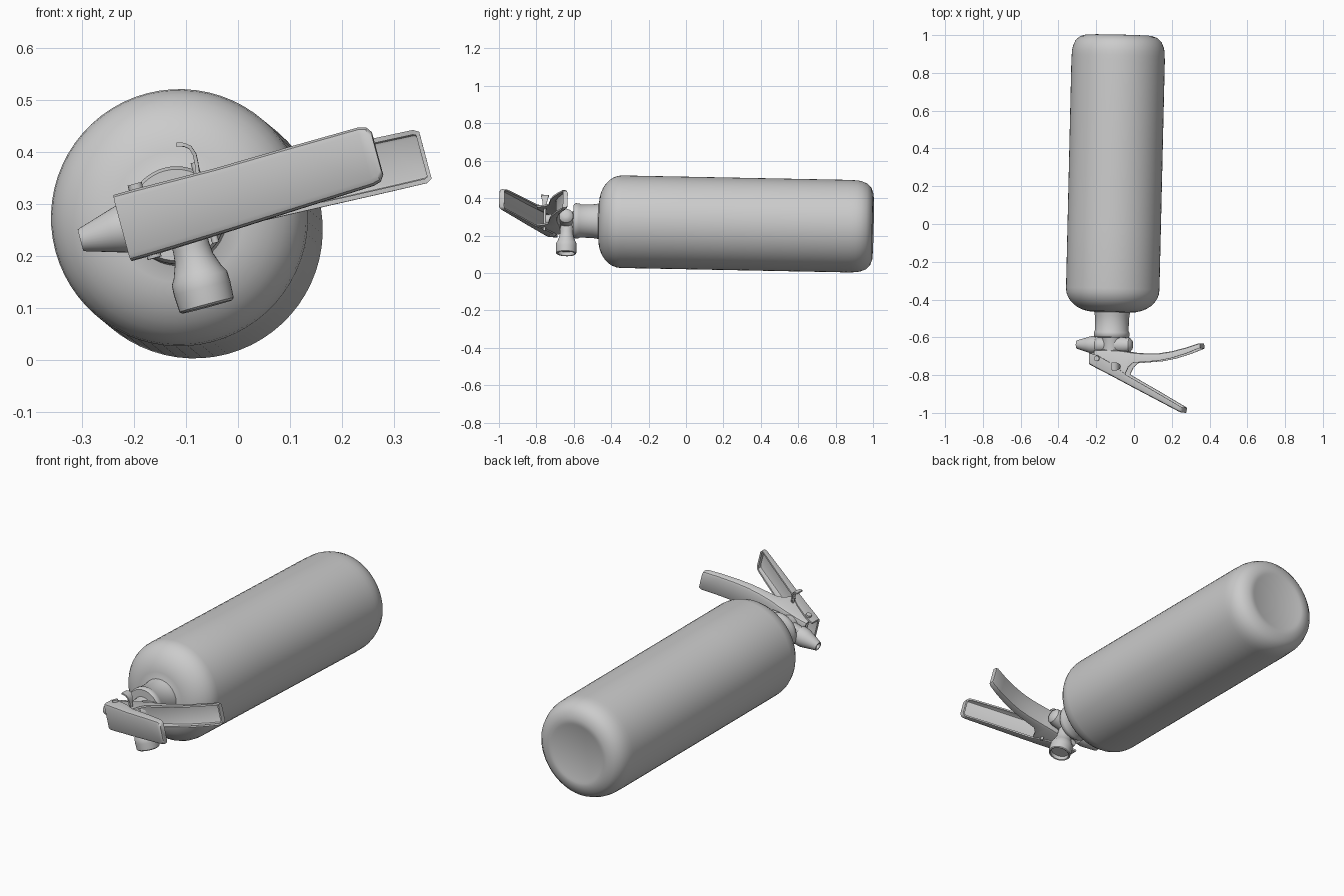
import bpy, bmesh, math
from mathutils import Matrix, Vector

# Local frame of the lying extinguisher: W runs from base to head,
# U runs along the handles, V across them (rolled about 15 degrees)
ROLL = math.radians(15)
W = Vector((-0.0235, -1, 0.0195)).normalized()
U = Vector((math.cos(ROLL), 0, math.sin(ROLL)))
U = (U - W * U.dot(W)).normalized()
V = W.cross(U)
FRAME = Matrix((U, V, W)).transposed().to_4x4()
FRAME.translation = (-0.081, 1.0, 0.2475)


def finish(name, bm, thickness=0, angle=35):
    bmesh.ops.remove_doubles(bm, verts=bm.verts, dist=1e-5)
    bmesh.ops.recalc_face_normals(bm, faces=bm.faces)
    mesh = bpy.data.meshes.new(name)
    bm.to_mesh(mesh)
    bm.free()
    obj = bpy.data.objects.new(name, mesh)
    bpy.context.collection.objects.link(obj)
    obj.matrix_world = FRAME
    bpy.ops.object.select_all(action='DESELECT')
    obj.select_set(True)
    bpy.context.view_layer.objects.active = obj
    if thickness:
        mod = obj.modifiers.new("sheet", 'SOLIDIFY')
        mod.thickness = thickness
        mod.offset = 0
        bpy.ops.object.modifier_apply(modifier=mod.name)
    bpy.ops.object.shade_smooth_by_angle(angle=math.radians(angle))
    return obj


def lathe(name, profile, origin=(0, 0, 0), axis=(0, 0, 1), sides=32, angle=35):
    """Revolve (radius, height) points around an axis in the local frame."""
    bm = bmesh.new()
    turn = Vector((0, 0, 1)).rotation_difference(Vector(axis)).to_matrix()
    rings = []
    for r, h in profile:
        rings.append([bm.verts.new(turn @ Vector((r * math.cos(a), r * math.sin(a), h)) + Vector(origin))
                      for a in (2 * math.pi * i / sides for i in range(sides))])
    for a, b in zip(rings, rings[1:]):
        for i in range(sides):
            j = (i + 1) % sides
            bm.faces.new((a[i], a[j], b[j], b[i]))
    bm.faces.new(rings[0])
    bm.faces.new(rings[-1])
    return finish(name, bm, angle=angle)


def channel(name, stations, side, c=0.01):
    """Folded sheet channel; stations are (u, w, width, flange depth, v centre)."""
    bm = bmesh.new()
    rows = []
    for u, w, width, depth, v0 in stations:
        h = width / 2
        half = [(h, depth), (h, c), (h - 0.3 * c, 0.3 * c), (h - c, 0)]
        section = half + [(-y, d) for y, d in reversed(half)]
        rows.append([bm.verts.new((u, v0 + y, w + side * d)) for y, d in section])
    for a, b in zip(rows, rows[1:]):
        for i in range(len(a) - 1):
            bm.faces.new((a[i], a[i + 1], b[i + 1], b[i]))
    bm.faces.new(rows[-1])          # closed tip
    return finish(name, bm, thickness=0.009, angle=40)


# Pressure cylinder with rounded base and shoulder
R = 0.2475
body = [(0.14, 0.004), (0.15, 0.0), (0.175, 0.001), (0.205, 0.011), (0.228, 0.032),
        (0.240, 0.06), (0.2455, 0.085), (0.2465, 0.11), (R, 0.14), (R, 0.6), (R, 1.0), (R, 1.345)]
for k in range(1, 9):
    t = math.radians(90 * k / 8)
    body.append((R - 0.15 * (1 - math.cos(t)), 1.345 + 0.122 * math.sin(t)))
body.append((0.085, 1.475))
lathe("cylinder_body", body, sides=64)

# Neck and collar
lathe("neck", [(0.098, 1.45), (0.092, 1.485), (0.090, 1.50), (0.089, 1.565), (0.094, 1.575),
               (0.094, 1.592), (0.088, 1.602), (0.05, 1.602)], sides=48)

# Valve block
lathe("valve_stem", [(0.056, 1.59), (0.05, 1.61), (0.05, 1.69), (0.042, 1.70), (0.03, 1.70), (0.03, 1.76)])
lathe("valve_boss", [(0.043, -0.02), (0.043, 0.075), (0.038, 0.10), (0.025, 0.112), (0.01, 0.115)],
      origin=(0, 0, 1.64), axis=(1, 0, 0))

# Discharge nozzle with a hollow tip
lathe("nozzle", [(0.04, 0), (0.04, 0.07), (0.047, 0.08), (0.046, 0.11), (0.040, 0.13), (0.023, 0.186),
                 (0.021, 0.190), (0.015, 0.190), (0.015, 0.16)],
      origin=(0, 0, 1.642), axis=(-1, 0, 0))

# Flared side gauge with recessed face
lathe("gauge", [(0.036, 0), (0.036, 0.07), (0.038, 0.09), (0.048, 0.118), (0.055, 0.13), (0.056, 0.150),
                (0.054, 0.183), (0.050, 0.187), (0.045, 0.185), (0.045, 0.165)],
      origin=(0.012, 0, 1.637), axis=(0, -1, 0))

# Squeeze lever, flanges facing the cylinder
channel("squeeze_lever", [
    (-0.104, 1.742, 0.122, 0.055, 0.0), (-0.06, 1.764, 0.122, 0.066, 0.0),
    (0.03, 1.807, 0.118, 0.060, 0.0), (0.10, 1.842, 0.115, 0.042, 0.0),
    (0.25, 1.915, 0.111, 0.036, 0.003), (0.388, 1.982, 0.107, 0.028, 0.005),
    (0.401, 1.988, 0.100, 0.026, 0.005), (0.407, 1.989, 0.082, 0.024, 0.005)], side=-1)

# Curved carry handle, flanges facing the lever
channel("carry_handle", [
    (-0.08, 1.675, 0.104, 0.045, 0.0), (-0.03, 1.672, 0.104, 0.085, 0.0),
    (0.05, 1.674, 0.104, 0.122, 0.0), (0.092, 1.678, 0.103, 0.118, 0.0),
    (0.11, 1.681, 0.103, 0.075, 0.0), (0.135, 1.684, 0.102, 0.050, 0.0),
    (0.20, 1.688, 0.101, 0.040, -0.003), (0.27, 1.686, 0.100, 0.035, -0.006),
    (0.34, 1.674, 0.099, 0.032, -0.009), (0.42, 1.652, 0.098, 0.028, -0.012),
    (0.482, 1.630, 0.097, 0.024, -0.014), (0.490, 1.628, 0.088, 0.022, -0.014)], side=1)

# Hinge rivet and safety pin shaft
lathe("hinge_rivet", [(0.014, -0.072), (0.014, -0.064), (0.009, -0.062), (0.009, 0.062),
                      (0.014, 0.064), (0.014, 0.076)], origin=(-0.06, 0, 1.715), axis=(0, 1, 0), sides=16)
lathe("safety_pin", [(0.007, -0.075), (0.007, 0.085)], origin=(0.062, 0, 1.755), axis=(0, 1, 0), sides=12)

# Curled pull tab on the pin
bm = bmesh.new()
tab = [(0.063, 0.060, 0.012), (0.066, 0.082, 0.012), (0.067, 0.100, 0.016), (0.062, 0.115, 0.02),
       (0.052, 0.123, 0.022), (0.038, 0.127, 0.02)]
strip = [[bm.verts.new((u, v, 1.757 + s * h)) for s in (-1, 1)] for u, v, h in tab]
for a, b in zip(strip, strip[1:]):
    bm.faces.new((a[0], a[1], b[1], b[0]))
finish("pull_tab", bm, thickness=0.007)
